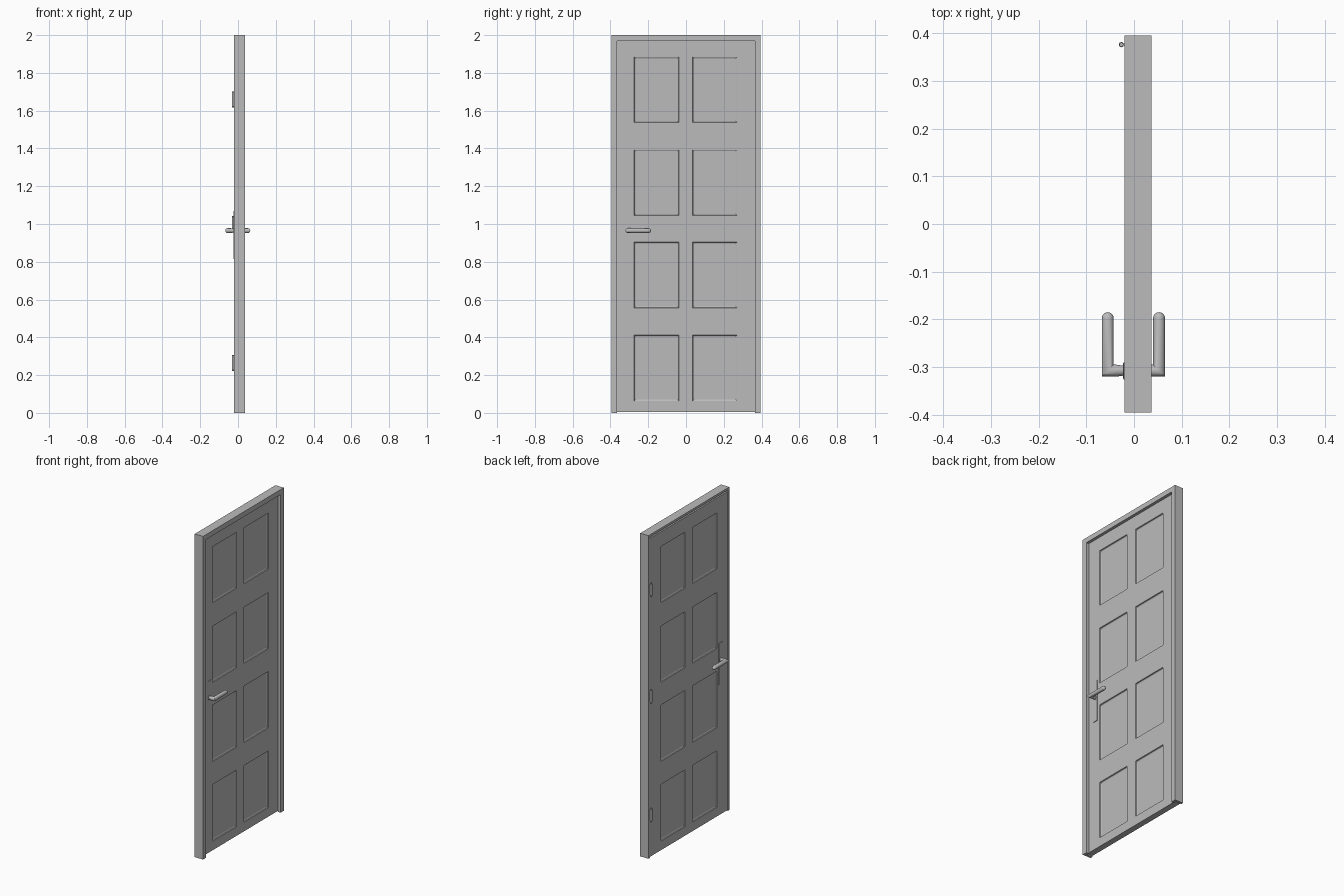
import bpy, bmesh, math
from mathutils import Vector

if "Cube" in bpy.data.objects:
    bpy.data.objects.remove(bpy.data.objects["Cube"])

paint = bpy.data.materials.new("plain_grey")
paint.diffuse_color = (0.5, 0.5, 0.5, 1)
paint.use_nodes = True
paint.node_tree.nodes["Principled BSDF"].inputs["Base Color"].default_value = paint.diffuse_color


def finish(name, bm, smooth=False):
    bmesh.ops.recalc_face_normals(bm, faces=bm.faces)
    me = bpy.data.meshes.new(name)
    bm.to_mesh(me)
    bm.free()
    ob = bpy.data.objects.new(name, me)
    bpy.context.collection.objects.link(ob)
    me.materials.append(paint)
    if smooth:
        bpy.ops.object.select_all(action='DESELECT')
        ob.select_set(True)
        bpy.context.view_layer.objects.active = ob
        bpy.ops.object.shade_smooth_by_angle(angle=math.radians(35))
    return ob


def box(name, x0, x1, y0, y1, z0, z1):
    bm = bmesh.new()
    bmesh.ops.create_cube(bm, size=1)
    for v in bm.verts:
        v.co = Vector(((x0 + x1) / 2 + v.co.x * (x1 - x0),
                       (y0 + y1) / 2 + v.co.y * (y1 - y0),
                       (z0 + z1) / 2 + v.co.z * (z1 - z0)))
    return finish(name, bm)


XB, XF = -0.020, 0.037      # frame depth
LB, LF = -0.019, 0.018      # leaf depth

# Door frame: rebated U-shaped section, mitred at the top corners
profile = [(XB, 0), (XF, 0), (XF, 0.031), (LF + 0.001, 0.031),
           (LF + 0.001, 0.014), (XB, 0.014)]     # (x, inset from outside)
bm = bmesh.new()
rings = []
for sy, top in ((-1, False), (-1, True), (1, True), (1, False)):
    rings.append([bm.verts.new((x, sy * (0.395 - d), 2 - d if top else 0))
                  for x, d in profile])
n = len(profile)
for a, b in zip(rings, rings[1:]):
    for i in range(n):
        j = (i + 1) % n
        bm.faces.new((a[i], a[j], b[j], b[i]))
bm.faces.new(rings[0])
bm.faces.new(rings[-1])
finish("door_frame", bm)

# Door leaf: grid on both sides with eight sunken panels
ys = [-0.379, -0.275, -0.038, 0.035, 0.271, 0.379]
zs = [0.006, 0.062, 0.413, 0.555, 0.905, 1.045, 1.393, 1.538, 1.885, 1.977]
bm = bmesh.new()
grid = [[[bm.verts.new((x, y, z)) for z in zs] for y in ys] for x in (LB, LF)]
panels = []
for g in grid:
    for i in range(len(ys) - 1):
        for j in range(len(zs) - 1):
            f = bm.faces.new((g[i][j], g[i + 1][j], g[i + 1][j + 1], g[i][j + 1]))
            if i % 2 and j % 2:
                panels.append(f)
a, b = grid
for i in range(len(ys) - 1):
    for j in (0, -1):
        bm.faces.new((a[i][j], a[i + 1][j], b[i + 1][j], b[i][j]))
for j in range(len(zs) - 1):
    for i in (0, -1):
        bm.faces.new((a[i][j], a[i][j + 1], b[i][j + 1], b[i][j]))
bmesh.ops.recalc_face_normals(bm, faces=bm.faces)
bmesh.ops.inset_individual(bm, faces=panels, thickness=0.003, depth=-0.005)
bmesh.ops.inset_individual(bm, faces=panels, thickness=0.008, depth=-0.003)
finish("door_leaf", bm)

# Lever handles: round bar with a mitred elbow and a rounded tip
R, SEG, HY, HZ = 0.0125, 24, -0.3075, 0.965


def lever(name, sx, face, bar_x):
    bm = bmesh.new()
    rings = []

    def ring(fn):
        rings.append([bm.verts.new(fn(math.cos(t), math.sin(t)))
                      for t in (2 * math.pi * k / SEG for k in range(SEG))])

    # rose, neck, elbow
    for x, r in ((face, 0.0165), (face + sx * 0.004, 0.0165),
                 (face + sx * 0.004, 0.0105), (face + sx * 0.018, R)):
        ring(lambda c, s: (x, HY + r * c, HZ + r * s))
    ring(lambda c, s: (bar_x - sx * R * c, HY + R * c, HZ + R * s))
    # bar and rounded tip
    for k in range(6):
        t = math.radians(17.5 * k)
        r, y = R * math.cos(t), -0.185 - R + R * math.sin(t)
        ring(lambda c, s: (bar_x - sx * r * c, y, HZ + r * s))
    for p, q in zip(rings, rings[1:]):
        for i in range(SEG):
            j = (i + 1) % SEG
            bm.faces.new((p[i], p[j], q[j], q[i]))
    bm.faces.new(rings[0])
    bm.faces.new(rings[-1])
    finish(name, bm, True)


for side, sx, face, bar_x in (("inner", -1, LB, -0.055), ("outer", 1, LF, 0.0525)):
    lever(side + "_handle", sx, face, bar_x)
    # long lock plate behind each lever
    e = face + sx * 0.003
    box(side + "_lock_plate", min(face, e) - 0.0005, max(face, e),
        -0.326, -0.290, 0.815, 1.07)

# Hinges: knuckle pin with small end caps and a thin plate
for name, z in (("lower", 0.265), ("middle", 1.0), ("upper", 1.66)):
    bm = bmesh.new()
    for r, h in ((0.0055, 0.07), (0.0042, 0.084)):
        new = bmesh.ops.create_cone(bm, cap_ends=True, segments=16,
                                    radius1=r, radius2=r, depth=h)["verts"]
        bmesh.ops.translate(bm, verts=new, vec=(-0.0265, 0.376, z))
    finish(name + "_hinge_pin", bm, True)
    box(name + "_hinge_plate", -0.025, -0.018, 0.374, 0.378, z - 0.035, z + 0.035)
